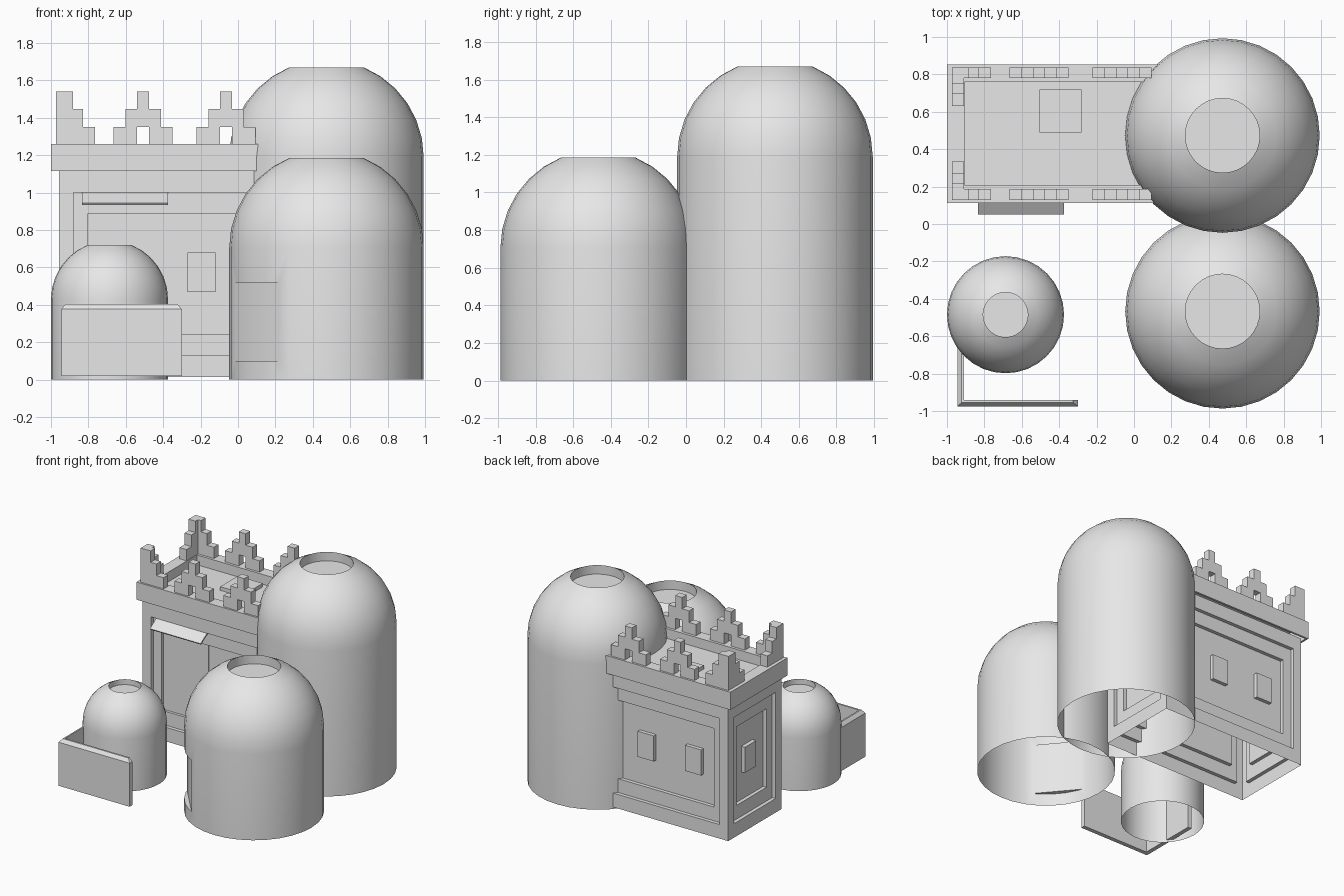
import bpy, bmesh, math
from mathutils import Vector, Matrix

cube = bpy.data.objects.get("Cube")
if cube:
    bpy.data.objects.remove(cube, do_unlink=True)

grey = bpy.data.materials.new("plain_grey")
grey.use_nodes = True
grey.diffuse_color = (0.8, 0.8, 0.8, 1)
grey.node_tree.nodes["Principled BSDF"].inputs["Base Color"].default_value = (0.8, 0.8, 0.8, 1)


def add_object(name, bm):
    mesh = bpy.data.meshes.new(name)
    bm.to_mesh(mesh)
    bm.free()
    mesh.materials.append(grey)
    obj = bpy.data.objects.new(name, mesh)
    bpy.context.collection.objects.link(obj)
    return obj


def boxes(name, spans):
    """One object from axis-aligned boxes, each given as low and high corner."""
    bm = bmesh.new()
    for lo, hi in spans:
        lo, hi = Vector(lo), Vector(hi)
        size = hi - lo
        size = Vector([abs(c) for c in size])
        bmesh.ops.create_cube(bm, size=1, matrix=Matrix.Translation((lo + hi) / 2) @ Matrix.Diagonal(size).to_4x4())
    return add_object(name, bm)


def ring_stack(name, rings, close_start=False):
    """Bridge matching loops in order and cap the last one."""
    bm = bmesh.new()
    loops = [[bm.verts.new(p) for p in ring] for ring in rings]
    n = len(loops[0])
    for a, b in zip(loops, loops[1:]):
        for i in range(n):
            j = (i + 1) % n
            bm.faces.new((a[i], a[j], b[j], b[i]))
    bm.faces.new(loops[-1])
    if close_start:
        bm.faces.new(loops[0][::-1])
    return add_object(name, bm)


def activate(obj):
    bpy.ops.object.select_all(action="DESELECT")
    obj.select_set(True)
    bpy.context.view_layer.objects.active = obj


def dome(name, x, y, radius, spring, doorway=False):
    """Cylinder with a truncated spherical top, sunken roof disc and open base."""
    arc = [math.radians(22.5 + 11.25 * i) for i in range(7)]
    profile = [(radius * math.sin(a), spring + radius * math.cos(a)) for a in arc]
    rim, top = profile[0]
    sunk = top - radius * 0.142
    profile = [(0, sunk), (rim, sunk)] + profile + [(radius, 0), (0, 0)]
    bm = bmesh.new()
    verts = [bm.verts.new((r, 0, z)) for r, z in profile]
    edges = [bm.edges.new(pair) for pair in zip(verts, verts[1:])]
    bmesh.ops.spin(bm, geom=verts + edges, cent=(0, 0, 0), axis=(0, 0, 1),
                   angle=math.tau, steps=32, use_duplicate=False)
    bmesh.ops.remove_doubles(bm, verts=bm.verts, dist=0.0005)
    bmesh.ops.recalc_face_normals(bm, faces=bm.faces)
    obj = add_object(name, bm)
    obj.location = (x, y, 0)
    activate(obj)
    if doorway:
        # flat doorway sliced into the curved wall
        cutter = boxes("doorway_cutter", [((0.483, -0.4, 0.1), (0.8, 0.4, 0.52))])
        cutter.location = (x, y, 0)
        cutter.rotation_euler.z = math.radians(220)
        cutter.hide_render = True
        cut = obj.modifiers.new("doorway", "BOOLEAN")
        cut.operation = "DIFFERENCE"
        cut.solver = "EXACT"
        cut.object = cutter
        bpy.context.view_layer.update()
        bpy.ops.object.modifier_apply(modifier=cut.name)
        bpy.data.objects.remove(cutter, do_unlink=True)
    # open the underside
    bm = bmesh.new()
    bm.from_mesh(obj.data)
    base = [f for f in bm.faces if f.calc_center_median().z < 0.001]
    bmesh.ops.delete(bm, geom=base, context="FACES")
    bm.to_mesh(obj.data)
    bm.free()
    bpy.ops.object.shade_smooth_by_angle(angle=math.radians(30))


dome("large_dome", 0.473, 0.473, 0.52, 1.19)
dome("front_dome", 0.473, -0.467, 0.52, 0.705, doorway=True)
dome("small_dome", -0.687, -0.485, 0.313, 0.43)

# Hall walls with two-step recessed panels
X0, X1, Y0, Y1 = -0.957, 0.37, 0.13, 0.82
Z0, Z1 = 0.015, 1.115
LEVELS = [(0, 0, 0), (0.077, 0.115, 0), (0.077, 0.115, 0.03),
          (0.152, 0.228, 0.03), (0.152, 0.228, 0.06)]


def panel_wall(name, start, end):
    start, end = Vector((*start, 0)), Vector((*end, 0))
    along = (end - start).normalized()
    outward = along.cross(Vector((0, 0, 1)))
    rings = []
    for side, rise, depth in LEVELS:
        a = start + along * side - outward * depth
        b = end - along * side - outward * depth
        lo, hi = Vector((0, 0, Z0 + rise)), Vector((0, 0, Z1 - rise))
        rings.append([a + lo, b + lo, b + hi, a + hi])
    ring_stack(name, rings)


corners = [(X0, Y0), (X1, Y0), (X1, Y1), (X0, Y1)]
for i, side in enumerate(("front", "left", "back", "right")):
    panel_wall("hall_" + side + "_wall", corners[i], corners[(i + 1) % 4])


# Cornice with sunken roof
def roof_ring(inset, z):
    x0, x1, y0, y1 = -1 + inset, 0.42 - inset, 0.113 + inset, 0.854 - inset
    return [(x0, y0, z), (x1, y0, z), (x1, y1, z), (x0, y1, z)]


ring_stack("cornice_and_roof", [roof_ring(0.017, Z1), roof_ring(0, Z1), roof_ring(0, 1.26),
                                roof_ring(0.095, 1.26), roof_ring(0.095, 1.18)])
boxes("roof_hatch", [((-0.505, 0.49, 1.18), (-0.28, 0.72, 1.21))])

# Stepped merlons
LOW, MID, HIGH, BASE = 1.352, 1.447, 1.54, 1.26
CELL = 0.063
for label, y in (("front", 0.128), ("back", 0.78)):
    for k, x in enumerate((-0.665, -0.222)):
        spans = []
        for i, top in enumerate((LOW, MID, HIGH, MID, LOW)):
            bottom = LOW if i == 2 else BASE
            spans.append(((x + i * CELL, y, bottom), (x + (i + 1) * CELL, y + 0.058, top)))
        boxes(f"{label}_merlon_{k + 1}", spans)

# Corner merlons stepping down along both sides
for label, y, s in (("front", 0.128, 1), ("back", 0.838, -1)):
    spans = []
    for a, b, top in ((0, 0.09, HIGH), (0.09, 0.143, MID), (0.143, 0.207, LOW)):
        spans.append(((-0.972 + a, y, BASE), (-0.972 + b, y + s * 0.058, top)))
        start = max(a, 0.058)
        spans.append(((-0.972, y + s * start, BASE), (-0.909, y + s * b, top)))
    boxes(label + "_corner_merlon", spans)

# Window blocks and door leaf
boxes("front_window", [((-0.27, 0.165, 0.47), (-0.12, 0.195, 0.68))])
for k, x in enumerate((-0.69, -0.26)):
    boxes(f"back_window_{k + 1}", [((x, 0.755, 0.47), (x + 0.145, 0.79, 0.68))])
boxes("end_window", [((-0.93, 0.42, 0.47), (-0.89, 0.565, 0.68))])
boxes("door_leaf", [((-0.805, 0.182, 0.243), (-0.395, 0.191, 0.887))])

# Sloping awning over the door
awning = boxes("door_awning", [((-0.23, -0.052, -0.006), (0.23, 0.052, 0.006))])
awning.location = (-0.605, 0.098, 0.968)
awning.rotation_euler.x = 0.58

# L-shaped yard wall with chamfered coping
foot = [(-0.945, -0.975), (-0.3, -0.975), (-0.3, -0.94),
        (-0.91, -0.94), (-0.91, -0.45), (-0.945, -0.45)]
coping = [(-0.922, -0.955), (-0.325, -0.955), (-0.325, -0.94),
          (-0.91, -0.94), (-0.91, -0.475), (-0.922, -0.475)]
ring_stack("yard_wall", [[(x, y, z) for x, y in loop]
                         for loop, z in ((foot, 0.02), (foot, 0.377), (coping, 0.405))], close_start=True)
